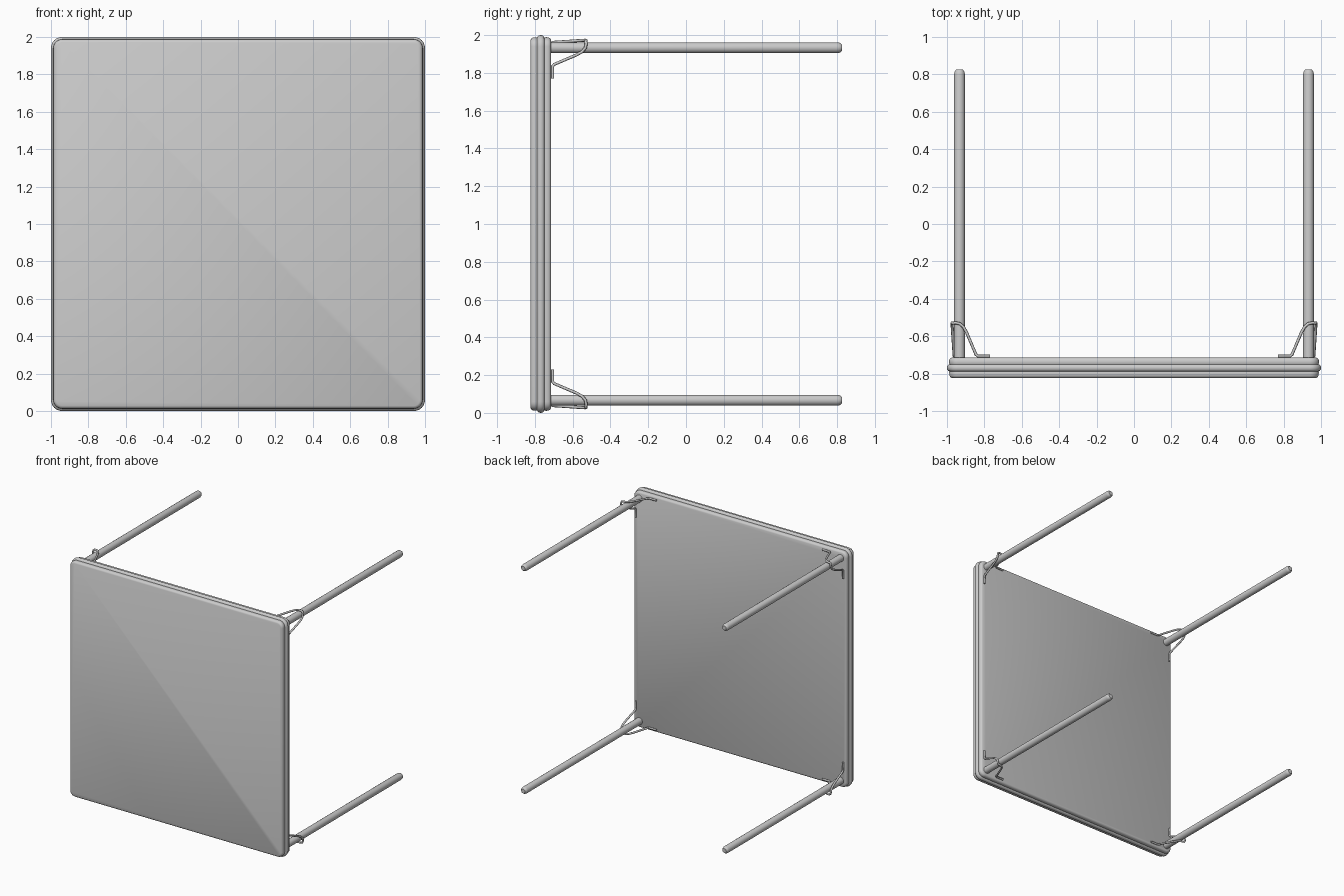
import bpy, bmesh
from math import cos, sin, pi, radians

if "Cube" in bpy.data.objects:
    bpy.data.objects.remove(bpy.data.objects["Cube"])


def loft(name, rings):
    """Skin a closed solid through equal-sized rings of points."""
    bm = bmesh.new()
    loops = [[bm.verts.new(p) for p in ring] for ring in rings]
    n = len(loops[0])
    for a, b in zip(loops, loops[1:]):
        for i in range(n):
            j = (i + 1) % n
            bm.faces.new((a[i], a[j], b[j], b[i]))
    bm.faces.new(loops[0])
    bm.faces.new(loops[-1])
    bmesh.ops.recalc_face_normals(bm, faces=bm.faces)
    mesh = bpy.data.meshes.new(name)
    bm.to_mesh(mesh)
    bm.free()
    obj = bpy.data.objects.new(name, mesh)
    bpy.context.collection.objects.link(obj)
    bpy.ops.object.select_all(action='DESELECT')
    obj.select_set(True)
    bpy.context.view_layer.objects.active = obj
    bpy.ops.object.shade_smooth_by_angle(angle=radians(40))
    return obj


def rounded_square(half, y, core=0.94, steps=6):
    r = half - core
    pts = []
    for q, (sx, sz) in enumerate([(1, 1), (-1, 1), (-1, -1), (1, -1)]):
        for k in range(steps + 1):
            a = (q + k / steps) * pi / 2
            pts.append((sx * core + r * cos(a), y, 1 + sz * core + r * sin(a)))
    return pts


def circle(x, z, r, y, n=16):
    return [(x + r * cos(2 * pi * i / n), y, z + r * sin(2 * pi * i / n)) for i in range(n)]


# table top lying on its edge, with a raised bead around the rim
profile = [(-0.824, 0.972), (-0.820, 0.981), (-0.811, 0.987), (-0.796, 0.988), (-0.788, 0.986),
           (-0.786, 0.992), (-0.779, 0.998), (-0.769, 1.0), (-0.759, 0.998), (-0.752, 0.992),
           (-0.750, 0.986), (-0.742, 0.989), (-0.727, 0.988), (-0.718, 0.982), (-0.714, 0.973)]
loft("table_top", [rounded_square(h, y) for y, h in profile])

# wire brace path for one corner: (x, y, z offset from table centre)
brace = [(0.77, -0.706, 0.962), (0.835, -0.706, 0.962), (0.845, -0.698, 0.962),
         (0.895, -0.580, 0.970), (0.912, -0.550, 0.972), (0.932, -0.533, 0.973), (0.955, -0.528, 0.972),
         (0.968, -0.531, 0.968), (0.972, -0.528, 0.955), (0.973, -0.533, 0.932),
         (0.972, -0.550, 0.912), (0.970, -0.580, 0.895),
         (0.962, -0.698, 0.845), (0.962, -0.706, 0.835), (0.962, -0.706, 0.77)]

for sx, side in ((-1, "left"), (1, "right")):
    for sz, level in ((-1, "lower"), (1, "upper")):
        # round leg with a chamfered tip
        leg = [(0.029, -0.72), (0.029, 0.800), (0.026, 0.815), (0.018, 0.825)]
        loft(f"{level}_{side}_leg",
             [circle(sx * 0.933, 1 + sz * 0.933, r, y) for r, y in leg])

        # bent wire wrapping the outside of the leg
        curve = bpy.data.curves.new(f"{level}_{side}_brace", 'CURVE')
        curve.dimensions = '3D'
        curve.bevel_depth = 0.008
        curve.bevel_resolution = 2
        curve.use_fill_caps = True
        spline = curve.splines.new('POLY')
        spline.points.add(len(brace) - 1)
        for p, (x, y, z) in zip(spline.points, brace):
            p.co = (sx * x, y, 1 + sz * z, 1)
        spline.use_smooth = True
        bpy.context.collection.objects.link(bpy.data.objects.new(curve.name, curve))
